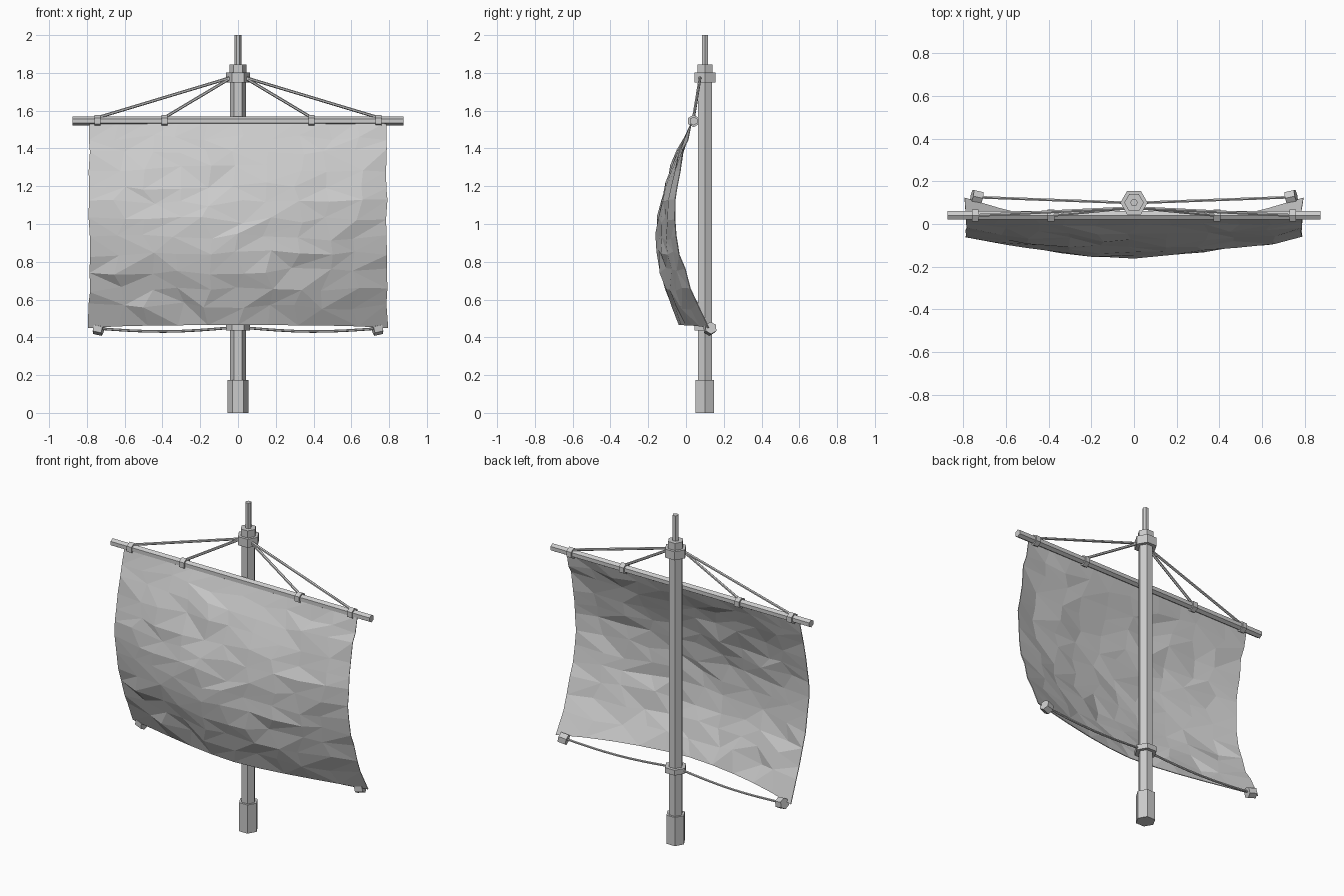
import bpy, bmesh, math, random
from mathutils import Vector

if "Cube" in bpy.data.objects:
    bpy.data.objects.remove(bpy.data.objects["Cube"])

random.seed(4)
X, Z = Vector((1, 0, 0)), Vector((0, 0, 1))


def make(name, verts, faces):
    me = bpy.data.meshes.new(name)
    me.from_pydata(verts, [], faces)
    bm = bmesh.new()
    bm.from_mesh(me)
    bmesh.ops.recalc_face_normals(bm, faces=bm.faces)
    bm.to_mesh(me)
    bm.free()
    ob = bpy.data.objects.new(name, me)
    bpy.context.collection.objects.link(ob)
    return ob


def tube(name, points, radius, ref=Z, sides=6):
    """Flat-sided bar swept along points; ref is the direction of its first corner."""
    pts = [Vector(p) for p in points]
    verts, faces = [], []
    for i, p in enumerate(pts):
        t = (pts[min(i + 1, len(pts) - 1)] - pts[max(i - 1, 0)]).normalized()
        u = (ref - t * ref.dot(t)).normalized()
        w = t.cross(u)
        for k in range(sides):
            a = 2 * math.pi * k / sides
            verts.append(p + radius * (u * math.cos(a) + w * math.sin(a)))
    for i in range(len(pts) - 1):
        for k in range(sides):
            a, b = i * sides + k, i * sides + (k + 1) % sides
            faces.append((a, b, b + sides, a + sides))
    faces.append(range(sides))
    faces.append(range(len(verts) - sides, len(verts)))
    return make(name, verts, faces)


# Mast, foot, collars and top pole
MY = 0.1
for name, z0, z1, r in [("mast", 0.1, 1.8, 0.042), ("mast_foot", 0, 0.175, 0.056),
                        ("lower_collar", 0.435, 0.467, 0.064),
                        ("upper_collar", 1.75, 1.802, 0.064),
                        ("mast_cap", 1.79, 1.845, 0.046), ("top_pole", 1.83, 2.0, 0.018)]:
    tube(name, [(0, MY, z0), (0, MY, z1)], r, X)

# Yard
YY, YZ = 0.04, 1.545
tube("yard", [(-0.875, YY, YZ), (0.875, YY, YZ)], 0.023)

for s, side in ((-1, "left"), (1, "right")):
    # Yard clips and the ropes up to the collar
    for x, pos in ((0.745, "outer"), (0.39, "inner")):
        tube(f"{side}_{pos}_yard_clip", [(s * (x - 0.016), YY, YZ), (s * (x + 0.016), YY, YZ)], 0.033)
        tube(f"{side}_{pos}_yard_rope", [(s * 0.03, 0.075, 1.778), (s * x, YY, YZ + 0.018)], 0.008)
    # Sagging lower rope and its corner clip
    path = []
    for i in range(9):
        t = i / 8
        path.append((s * (0.04 + 0.7 * t), MY + 0.026 * t, 0.451 - 0.004 * t - 0.018 * math.sin(math.pi * t)))
    tube(f"{side}_lower_rope", path, 0.007)
    tube(f"{side}_corner_clip", [(s * 0.715, 0.122, 0.44), (s * 0.76, 0.132, 0.45)], 0.033)

# Sail: rows of (height, middle depth, edge depth), filled with crumpled triangles
ROWS = [(1.54, 0.03, 0.03), (1.46, -0.004, 0.008), (1.38, -0.04, -0.014), (1.29, -0.076, -0.032),
        (1.2, -0.11, -0.046), (1.11, -0.136, -0.058), (1.02, -0.149, -0.058), (0.93, -0.153, -0.05),
        (0.84, -0.152, -0.033), (0.75, -0.138, -0.006), (0.66, -0.112, 0.025),
        (0.57, -0.077, 0.06), (0.465, -0.036, 0.122)]
COLS, last = 10, len(ROWS) - 1
verts, faces = [], []
for j, (z, ym, ye) in enumerate(ROWS):
    v = j / last
    for i in range(COLS + 1):
        u = 2 * i / COLS - 1
        y = ym + (ye - ym) * abs(u) ** (2 - 0.4 * v)
        x, zz = 0.787 * u, z - 0.015 * v ** 6 * u ** 4
        if 0 < j < last:
            edge = i in (0, COLS)
            x += random.uniform(-1, 1) * (0.004 if edge else 0.035)
            zz += random.uniform(-1, 1) * 0.02
            y += random.uniform(-1, 1) * (0.003 if edge else 0.009)
        elif j == last:
            x *= 1.01
        verts.append((x, y, zz))
for j in range(last):
    for i in range(COLS):
        a = j * (COLS + 1) + i
        b, c, d = a + 1, a + COLS + 2, a + COLS + 1
        faces += [(a, b, c), (a, c, d)] if random.random() < 0.5 else [(a, b, d), (b, c, d)]
sail = make("sail", verts, faces)
mod = sail.modifiers.new("cloth_thickness", "SOLIDIFY")
mod.thickness = 0.004
mod.offset = 0
